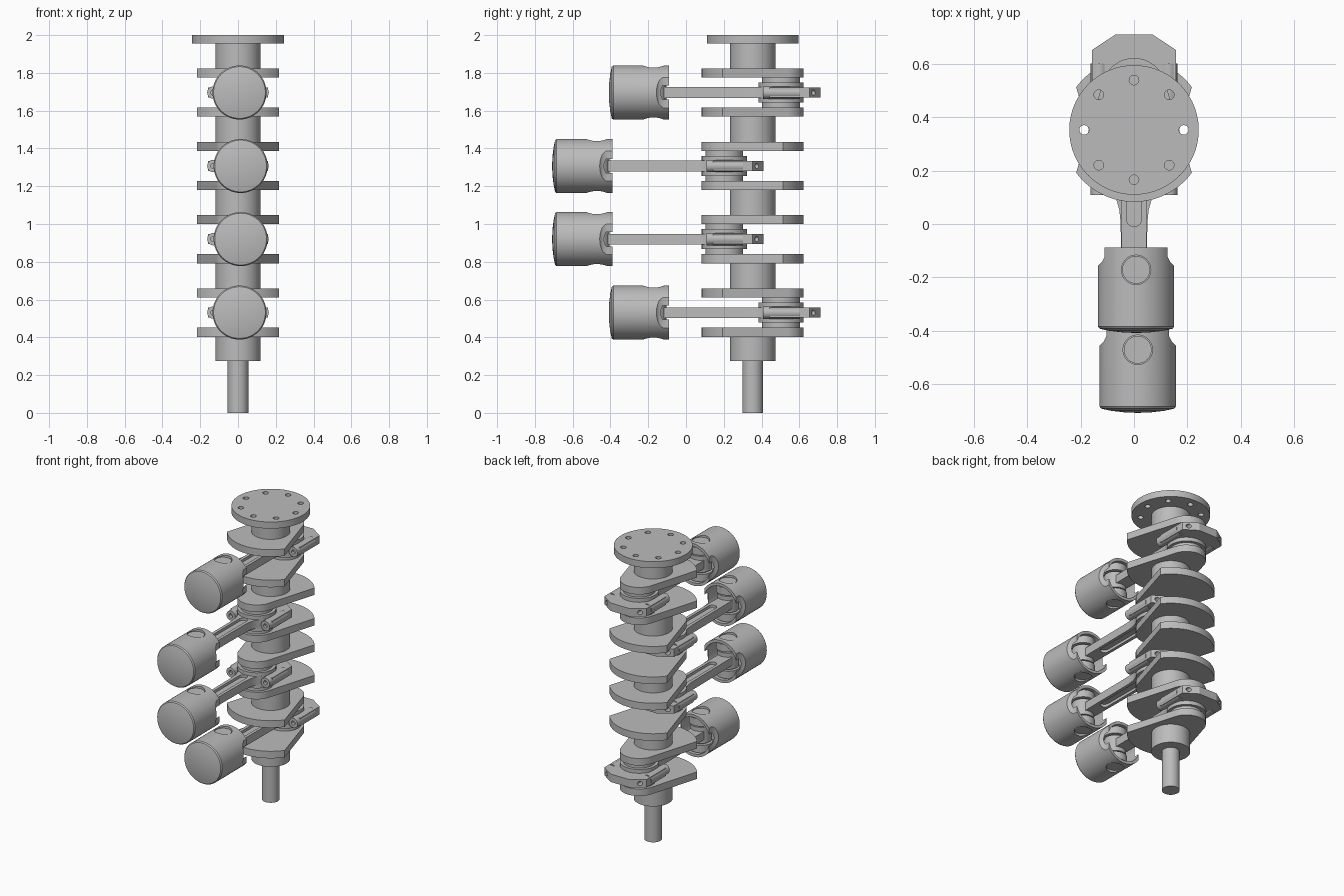
import bpy, bmesh, math
from mathutils import Matrix, Vector

if "Cube" in bpy.data.objects:
    bpy.data.objects.remove(bpy.data.objects["Cube"])

steel = bpy.data.materials.new("steel_grey")
steel.diffuse_color = (0.5, 0.5, 0.5, 1)
steel.use_nodes = True
steel.node_tree.nodes["Principled BSDF"].inputs["Base Color"].default_value = steel.diffuse_color
AXIS_Y = 0.353          # crankshaft axis position
THROW = 0.15            # crank pin offset


def finish(name, bm):
    bmesh.ops.remove_doubles(bm, verts=bm.verts, dist=1e-5)
    bmesh.ops.recalc_face_normals(bm, faces=bm.faces)
    me = bpy.data.meshes.new(name)
    bm.to_mesh(me)
    bm.free()
    me.materials.append(steel)
    ob = bpy.data.objects.new(name, me)
    bpy.context.collection.objects.link(ob)
    return ob


def add_prism(bm, pts, z0, z1):
    f = bm.faces.new([bm.verts.new((x, y, z0)) for x, y in pts])
    ext = bmesh.ops.extrude_face_region(bm, geom=[f])
    vs = [g for g in ext["geom"] if isinstance(g, bmesh.types.BMVert)]
    bmesh.ops.translate(bm, verts=vs, vec=(0, 0, z1 - z0))


def prism(name, pts, z0, z1):
    bm = bmesh.new()
    add_prism(bm, pts, z0, z1)
    return finish(name, bm)


def add_cyl(bm, p0, p1, r, n=48):
    p0, p1 = Vector(p0), Vector(p1)
    d = p1 - p0
    rot = d.to_track_quat('Z', 'Y').to_matrix().to_4x4()
    bmesh.ops.create_cone(bm, cap_ends=True, segments=n, radius1=r, radius2=r,
                          depth=d.length, matrix=Matrix.Translation((p0 + p1) / 2) @ rot)


def cyl(name, p0, p1, r, n=48):
    bm = bmesh.new()
    add_cyl(bm, p0, p1, r, n)
    return finish(name, bm)


def arc(cx, cy, r, a0, a1, n):
    return [(cx + r * math.cos(math.radians(a0 + (a1 - a0) * i / n)),
             cy + r * math.sin(math.radians(a0 + (a1 - a0) * i / n))) for i in range(n + 1)]


def lathe_y(name, profile, cx, cy, cz, n=64):
    """Closed (radius, y) profile revolved about a line parallel to y."""
    bm = bmesh.new()
    vs = [bm.verts.new((cx + r, cy + y, cz)) for r, y in profile]
    es = [bm.edges.new((a, b)) for a, b in zip(vs, vs[1:])]
    bmesh.ops.spin(bm, geom=vs + es, cent=(cx, cy, cz), axis=(0, 1, 0),
                   angle=2 * math.pi, steps=n, use_merge=False)
    return finish(name, bm)


def cut(ob, *cutters):
    for c in cutters:
        m = ob.modifiers.new("cut", 'BOOLEAN')
        m.operation, m.solver, m.object = 'DIFFERENCE', 'EXACT', c
    bpy.context.view_layer.update()
    dg = bpy.context.evaluated_depsgraph_get()
    me = bpy.data.meshes.new_from_object(ob.evaluated_get(dg))
    ob.modifiers.clear()
    ob.data = me
    for c in cutters:
        bpy.data.objects.remove(c)


# Bolted flange and output shaft
flange = cyl("flange", (0, AXIS_Y, 1.955), (0, AXIS_Y, 2.0), 0.243, 96)
bm = bmesh.new()
for k in range(8):
    a = k * math.pi / 4
    x, y = 0.187 * math.cos(a), AXIS_Y + 0.187 * math.sin(a)
    add_cyl(bm, (x, y, 1.9), (x, y, 2.05), 0.018, 20)
cut(flange, finish("flange_holes", bm))
cyl("output_shaft", (0, AXIS_Y, 0), (0, AXIS_Y, 0.28), 0.055)

# Main journals
for i, (z0, z1) in enumerate([(0.275, 0.41), (0.65, 0.80), (1.04, 1.19),
                              (1.43, 1.575), (1.82, 1.957)]):
    cyl(f"main_journal_{i}", (0, AXIS_Y, z0), (0, AXIS_Y, z1), 0.12, 64)


def crank_web(name, side, z0, z1):
    pts = arc(0, 0, 0.27, -143.5, -36.5, 28) + arc(0, THROW, 0.12, 16.5, 163.5, 28)
    prism(name, [(x, AXIS_Y + side * y) for x, y in pts], z0, z1)


def connecting_rod(i, z, pin, wrist, px):
    # Tapered beam with a slot recessed in both faces
    half = [(0.045, wrist), (0.047, wrist + 0.1), (0.05, pin - 0.2), (0.055, pin - 0.15),
            (0.068, pin - 0.105), (0.09, pin - 0.08), (0.09, pin)]
    pts = half + [(-x, y) for x, y in reversed(half)]
    beam = prism(f"rod_beam_{i}", pts, z - 0.028, z + 0.028)
    slot = (arc(0, wrist + 0.19, 0.028, 180, 360, 12)
            + arc(0, pin - 0.15, 0.028, 0, 180, 12))
    cut(beam, prism("slot_top", slot, z + 0.01, z + 0.06),
        prism("slot_bottom", slot, z - 0.06, z - 0.01))
    # Big end with bearing cap, bolt bosses and bolt holes
    right = [(0.158, pin - 0.06), (0.158, pin + 0.15), (0.07, pin + 0.208)]
    cap = prism(f"rod_cap_{i}", right + [(-x, y) for x, y in reversed(right)],
                z - 0.027, z + 0.027)
    bosses = []
    holes = []
    for s in (-1, 1):
        x = s * 0.13
        bosses.append(cyl(f"bolt_boss_{i}_{s}", (x, pin - 0.095, z), (x, pin + 0.1, z), 0.033, 24))
        holes.append(cyl("bolt_hole", (x, pin - 0.2, z), (x, pin - 0.075, z), 0.014, 16))
    for b, h in zip(bosses, holes):
        cut(b, h)
    cut(cap, *[cyl("cap_hole", (s * 0.125, pin + 0.12, z), (s * 0.125, pin + 0.25, z), 0.014, 16)
               for s in (-1, 1)])
    cyl(f"big_end_{i}", (0, pin, z - 0.053), (0, pin, z + 0.053), 0.12, 64)
    cyl(f"small_end_{i}", (px, wrist, z - 0.055), (px, wrist, z + 0.055), 0.068)


def piston(i, z, wrist, px):
    prof = [(0, -0.237), (0.05, -0.235), (0.1, -0.229), (0.137, -0.221), (0.143, -0.213),
            (0.143, 0.083), (0.124, 0.083), (0.124, -0.15), (0, -0.15)]
    body = lathe_y(f"piston_{i}", prof, px, wrist, z)
    # Skirt relief on both sides and the wrist pin bore
    relief = [(0.118, 0.12), (0.118, 0.05), (0.128, 0.03), (0.15, 0.008), (0.2, 0.008), (0.2, 0.12)]
    cutters = [prism("skirt_relief", [(px + s * x, wrist + y) for x, y in relief],
                     z - 0.2, z + 0.2) for s in (-1, 1)]
    cutters.append(cyl("pin_bore", (px, wrist, z - 0.2), (px, wrist, z + 0.2), 0.055))
    cut(body, *cutters)
    cyl(f"wrist_pin_{i}", (px, wrist, z - 0.13), (px, wrist, z + 0.13), 0.052)
    for s in (-1, 1):
        cyl(f"pin_boss_{i}_{s}", (px, wrist, z + s * 0.065), (px, wrist, z + s * 0.115), 0.074)


# Four cylinders: webs, crank pin, rod and piston for each throw
for i, (z, side, px) in enumerate([(0.531, 1, 0.008), (0.92, -1, 0.014),
                                   (1.307, -1, 0.014), (1.696, 1, 0.008)]):
    pin = AXIS_Y + side * THROW
    wrist = pin - 0.675
    for s in (-1, 1):
        c = z + s * 0.104
        crank_web(f"crank_web_{i}_{s}", side, c - 0.024, c + 0.024)
    cyl(f"crank_pin_{i}", (0, pin, z - 0.09), (0, pin, z + 0.09), 0.1)
    connecting_rod(i, z, pin, wrist, px)
    piston(i, z, wrist, px)

# Smooth round surfaces, keep edges sharp
bpy.ops.object.select_all(action='SELECT')
bpy.context.view_layer.objects.active = flange
bpy.ops.object.shade_smooth_by_angle(angle=math.radians(30))
